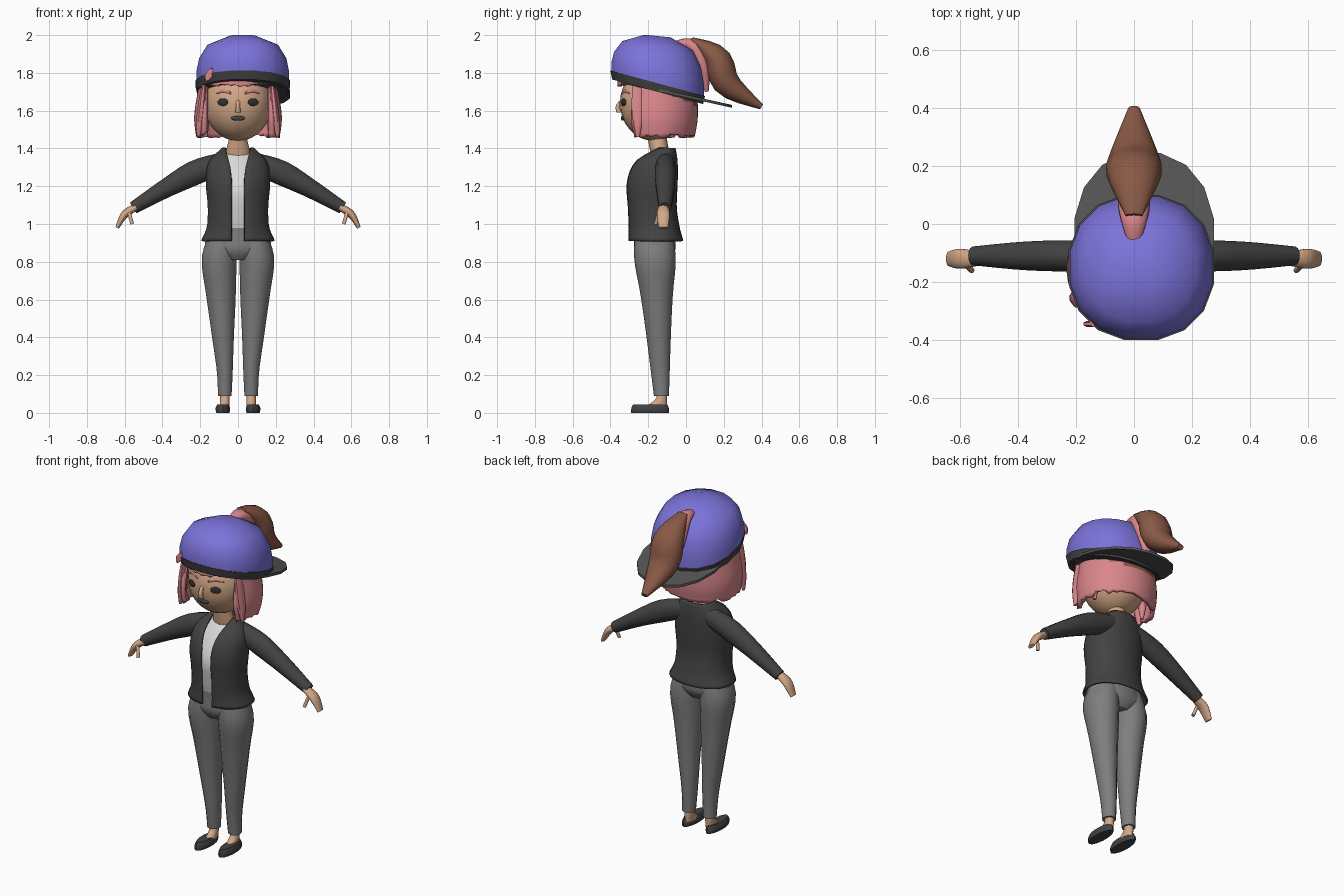
import bpy, bmesh, math, random
from mathutils import Matrix, Vector

random.seed(3)
if "Cube" in bpy.data.objects:
    bpy.data.objects.remove(bpy.data.objects["Cube"])


def material(name, red, green, blue):
    mat = bpy.data.materials.new(name)
    mat.use_nodes = True
    mat.diffuse_color = (red, green, blue, 1)
    node = next(n for n in mat.node_tree.nodes if n.type == 'BSDF_PRINCIPLED')
    node.inputs["Base Color"].default_value = mat.diffuse_color
    return mat


PURPLE = material("cap purple", .2, .17, .7)
CHARCOAL = material("jacket charcoal", .055, .055, .055)
BRIM = material("brim grey", .09, .09, .09)
GREY = material("trouser grey", .21, .21, .21)
WHITE = material("shirt white", .7, .7, .7)
SKIN = material("skin", .65, .39, .24)
PINK = material("hair pink", .7, .24, .26)
BROWN = material("hair brown", .25, .1, .06)
BLACK = material("eye black", .03, .03, .03)

SIDEWAYS, DEPTHWISE, UP = Vector((1, 0, 0)), Vector((0, 1, 0)), Vector((0, 0, 1))


def sample(values, t):
    """Smooth value at t along evenly spaced control values; a plain number is constant."""
    if isinstance(values, (int, float)):
        return values
    last = len(values) - 1
    index = min(int(t * last), last - 1)
    f = t * last - index
    a, b, c, d = (values[max(0, min(last, index + k))] for k in (-1, 0, 1, 2))
    return b + f / 2 * (c - a + f * (2 * a - 5 * b + 4 * c - d + f * (3 * (b - c) + d - a)))


def finish(name, bm, mat, mirror=False, thick=0, angle=50):
    bmesh.ops.recalc_face_normals(bm, faces=bm.faces)
    mesh = bpy.data.meshes.new(name)
    bm.to_mesh(mesh)
    bm.free()
    mesh.materials.append(mat)
    ob = bpy.data.objects.new(name, mesh)
    bpy.context.collection.objects.link(ob)
    if thick:
        solid = ob.modifiers.new("thickness", 'SOLIDIFY')
        solid.thickness, solid.offset = thick, 0
    if mirror:
        ob.modifiers.new("mirror", 'MIRROR')
    bpy.ops.object.select_all(action='DESELECT')
    ob.select_set(True)
    bpy.context.view_layer.objects.active = ob
    bpy.ops.object.shade_smooth_by_angle(angle=math.radians(angle))
    return ob


def bridge(bm, rows, closed):
    for low, high in zip(rows, rows[1:]):
        for i in range(len(low) if closed else len(low) - 1):
            j = (i + 1) % len(low)
            bm.faces.new((low[i], low[j], high[j], high[i]))


def power(value, exponent):
    return math.copysign(abs(value) ** exponent, value)


def loft(name, mat, x=0, y=0, z=0, width=0, depth=None, slope=0, across=SIDEWAYS,
         axis=None, sides=14, rings=12, square=1.0, **options):
    """Closed body swept along x, y, z with half sizes width and depth."""
    depth = width if depth is None else depth
    steps = [k / (rings - 1) for k in range(rings)]
    path = [Vector([sample(v, t) for v in (x, y, z)]) for t in steps]
    bm, rows = bmesh.new(), []
    for k, t in enumerate(steps):
        ahead = axis or (path[min(k + 1, rings - 1)] - path[max(k - 1, 0)]).normalized()
        row = []
        for i in range(sides):
            angle = math.tau * (i + .5) / sides
            offset = across * sample(width, t) * power(math.cos(angle), square)
            offset += ahead.cross(across) * sample(depth, t) * power(math.sin(angle), square)
            row.append(bm.verts.new(path[k] + offset + UP * sample(slope, t) * offset.y))
        rows.append(row)
    bridge(bm, rows, True)
    bm.faces.new(rows[0])
    bm.faces.new(rows[-1])
    return finish(name, bm, mat, **options)


def shell(name, mat, y, z, width, depth, gap, sides=28, rings=18, front=False,
          ragged=0, square=1.0, **options):
    """Upright open wall; the gap is a half width at the front, or front keeps only that part."""
    bm, rows = bmesh.new(), []
    for k in range(rings):
        t = k / (rings - 1)
        half = sample(width, t)
        edge = math.asin(min(1, sample(gap, t) / half))
        start, end = (-edge, edge) if front else (edge, math.tau - edge)
        row = []
        for i in range(sides + 1):
            angle = start + (end - start) * i / sides
            drop = ragged * random.uniform(-1, 1) if k == 0 else 0
            row.append(bm.verts.new((half * math.sin(angle),
                                     sample(y, t) - sample(depth, t) * power(math.cos(angle), square),
                                     sample(z, t) - drop)))
        rows.append(row)
    bridge(bm, rows, False)
    return finish(name, bm, mat, **options)


def ball(name, mat, place, size, turn=0, **options):
    bm = bmesh.new()
    matrix = Matrix.Translation(place) @ Matrix.Rotation(turn, 4, 'Z') @ Matrix.Diagonal((*size, 1))
    bmesh.ops.create_uvsphere(bm, u_segments=24, v_segments=16, radius=1, matrix=matrix)
    return finish(name, bm, mat, **options)


# Feet and trousers
loft("shoes", CHARCOAL, x=.08, y=-.19, z=(0, .045), width=(.035, .04, .03), depth=(.1, .1, .09),
     axis=UP, rings=6, mirror=True)
loft("feet", SKIN, x=.07, y=(-.16, -.13, -.13), z=(.03, .12), width=.025, depth=(.06, .03, .025),
     axis=UP, mirror=True)
loft("trouser_legs", GREY, x=(.07, .07, .08, .09, .1, .08), y=(-.13, -.17), z=(.09, .94),
     width=(.037, .043, .06, .08, .095, .08), depth=(.04, .05, .065, .085, .11, .1),
     axis=UP, rings=18, mirror=True)
loft("trouser_hips", GREY, y=-.165, z=(.81, .985), width=(.08, .17, .17, .15), depth=(.08, .11, .11, .11),
     axis=UP, sides=20)

# Shirt under an open jacket
loft("shirt", WHITE, y=(-.165, -.18, -.18, -.15, -.12), z=(.98, 1.38), width=(.14, .14, .15, .13, .07),
     depth=(.11, .11, .12, .09, .05), axis=UP, sides=20, square=.9)
shell("jacket", CHARCOAL, y=(-.16, -.17, -.18, -.18, -.16, -.11), z=(.91, 1.4),
      width=(.19, .16, .155, .165, .15, .08), depth=(.14, .13, .125, .13, .11, .05),
      gap=(.034, .034, .035, .065), square=.85, thick=.012)

# Arms, hands and neck
loft("sleeves", CHARCOAL, x=(.05, .22, .38, .555), y=-.11, z=(1.335, 1.275, 1.19, 1.085),
     width=(.05, .055, .05, .033), depth=(.05, .065, .05, .033), across=DEPTHWISE, mirror=True)
loft("hands", SKIN, x=(.54, .6, .64), y=-.12, z=(1.09, 1.05, .98), width=(.025, .035, .025),
     depth=(.02, .02, .01), across=DEPTHWISE, mirror=True)
loft("thumbs", SKIN, x=(.58, .56), y=(-.14, -.16), z=(1.07, 1), width=.01, across=DEPTHWISE, mirror=True)
loft("neck", SKIN, y=(-.13, -.16), z=(1.33, 1.5), width=(.06, .065, .05, .05), depth=.05, axis=UP)

# Head and face
ball("head", SKIN, (0, -.17, 1.64), (.18, .18, .2))
loft("nose", SKIN, y=(-.335, -.36, -.355), z=(1.66, 1.59), width=(.01, .012, .015), axis=UP, sides=8)
ball("eyes", BLACK, (.08, -.33, 1.645), (.03, .007, .02), turn=.4, mirror=True)
loft("eyebrows", PINK, x=(.035, .115), y=(-.34, -.325, -.3), z=(1.69, 1.705, 1.69), width=.005,
     depth=(.005, .01, .004), across=DEPTHWISE, sides=6, mirror=True)
ball("lips", CHARCOAL, (0, -.335, 1.56), (.038, .01, .013))

# Bob hair, brown at the upper back
hair = shell("bob_hair", PINK, y=-.155, z=(1.47, 1.8), width=(.21, .22, .2, .18), depth=(.19, .205, .2, .18),
             gap=.17, sides=36, ragged=.015, thick=.025)
hair.data.materials.append(BROWN)
for face in hair.data.polygons:
    back, height = face.center.y + .16, face.center.z
    face.material_index = int(back > 0 and height > 1.72 - back * .45)
shell("fringe", PINK, y=-.165, z=(1.735, 1.8), width=.195, depth=.19, gap=.19, front=True,
      ragged=.008, thick=.014)
for i, side in enumerate((.21, .2, .17)):
    loft(f"side_lock_{i + 1}", PINK, x=(side, .18), y=i * .06 - .255, z=(1.46, 1.74),
         width=(.008, .022, .02, .012), depth=(.01, .035, .03), axis=UP, sides=8, mirror=True)

# Backward cap
cap = dict(x=.025, y=-.15, axis=UP, sides=16, square=.9)
loft("cap_crown", PURPLE, z=(1.74, 1.995), width=(.25, .25, .235, .19, .07), slope=(-.28, -.1),
     rings=5, angle=60, **cap)
loft("cap_band", CHARCOAL, z=(1.7, 1.745), width=(.245, .255), slope=-.27, rings=2, **cap)
loft("cap_brim", BRIM, **{**cap, "x": .035, "y": -.05}, z=(1.68, 1.695), width=.245, depth=.3,
     slope=-.22, rings=2)

# Ponytail, its tie and a loose tuft
loft("hair_tie", PINK, y=(-.055, .03, .09, .11), z=(1.955, 1.945, 1.84, 1.7),
     width=(.025, .05, .055, .02), depth=(.015, .035, .035, .01))
loft("ponytail", BROWN, y=(.03, .16, .22, .4), z=(1.98, 1.88, 1.74, 1.62), width=(.03, .09, .09, .02),
     depth=(.01, .07, .07, .015))
loft("loose_tuft", PINK, x=(-.165, -.14), y=-.345, z=(1.755, 1.825), width=(.005, .024, .005),
     depth=.01, axis=UP, sides=6)
